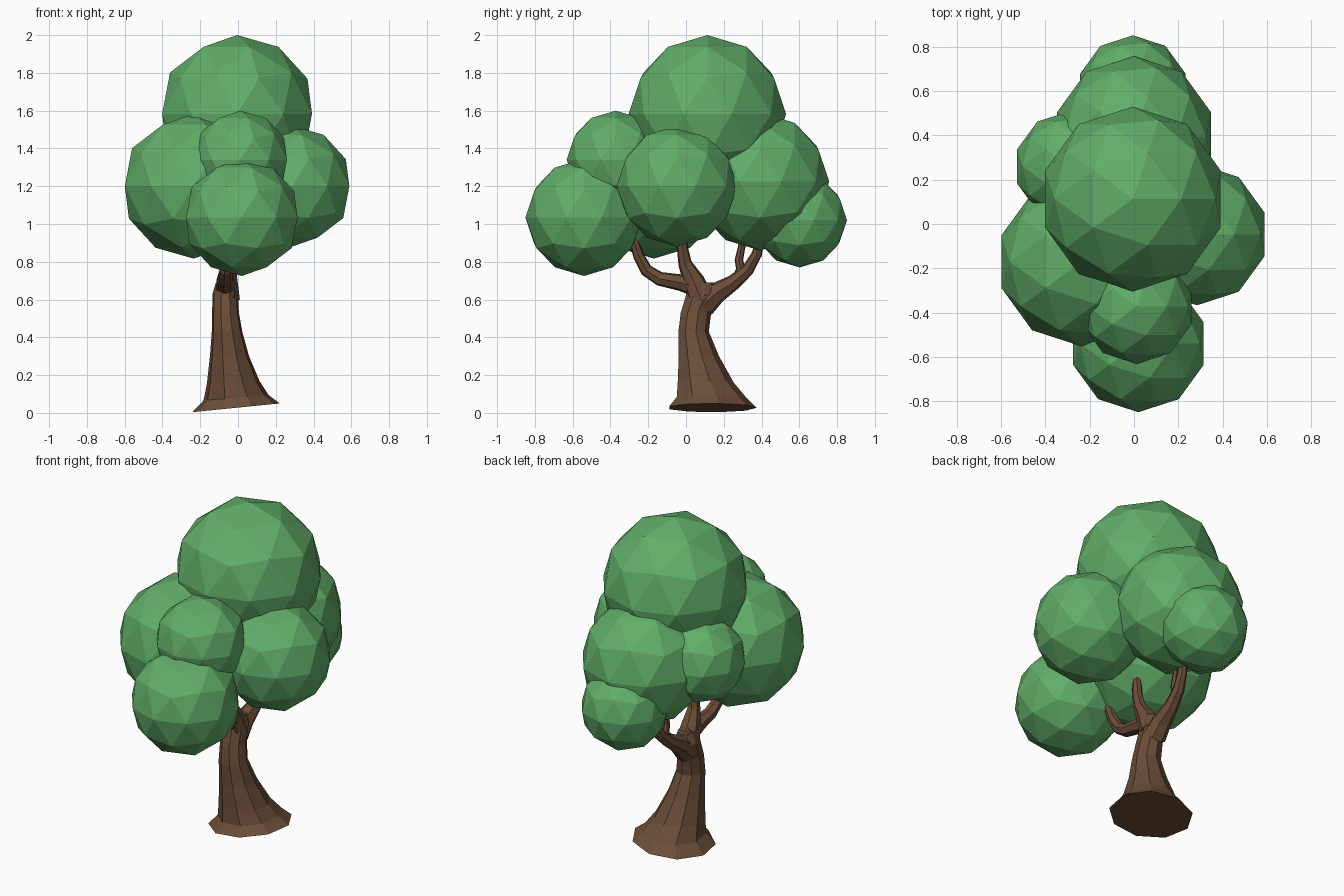
import bpy, bmesh, math
from mathutils import Vector

if "Cube" in bpy.data.objects:
    bpy.data.objects.remove(bpy.data.objects["Cube"])


def material(name, color):
    m = bpy.data.materials.new(name)
    m.diffuse_color = (*color, 1)
    m.use_nodes = True
    m.node_tree.nodes["Principled BSDF"].inputs["Base Color"].default_value = m.diffuse_color
    return m


LEAF = material("leaf_green", (0.12, 0.42, 0.14))
BARK = material("bark_brown", (0.15, 0.075, 0.04))


def mesh_object(name, bm, mat):
    bmesh.ops.recalc_face_normals(bm, faces=bm.faces[:])
    me = bpy.data.meshes.new(name)
    bm.to_mesh(me)
    bm.free()
    me.materials.append(mat)
    ob = bpy.data.objects.new(name, me)
    bpy.context.collection.objects.link(ob)
    return ob


def loft(name, rings):
    """Skin a list of equally sized point rings and cap both ends."""
    bm = bmesh.new()
    loops = [[bm.verts.new(p) for p in ring] for ring in rings]
    n = len(loops[0])
    for a, b in zip(loops, loops[1:]):
        for i in range(n):
            j = (i + 1) % n
            bm.faces.new((a[i], a[j], b[j], b[i]))
    bm.faces.new(loops[0][::-1])
    bm.faces.new(loops[-1])
    return mesh_object(name, bm, BARK)


def branch(name, path, sides=7):
    """Tapered tube; path points are (x, y, z, radius)."""
    pts = [Vector(p[:3]) for p in path]
    rings = []
    for i, p in enumerate(pts):
        t = (pts[min(i + 1, len(pts) - 1)] - pts[max(i - 1, 0)]).normalized()
        u = Vector((1, 0, 0))
        u = (u - t * u.dot(t)).normalized()
        v = t.cross(u)
        angles = [2 * math.pi * k / sides for k in range(sides)]
        rings.append([p + path[i][3] * (u * math.cos(a) + v * math.sin(a)) for a in angles])
    return loft(name, rings)


# Leaf clumps: centre and radius
clumps = {
    "crown_top": (-0.005, 0.113, 1.583, 0.417),
    "crown_left": (-0.235, -0.17, 1.2, 0.383),
    "crown_right": (0.285, -0.047, 1.2, 0.32),
    "crown_front_upper": (0.012, -0.372, 1.34, 0.26),
    "crown_front_lower": (0.02, -0.54, 1.035, 0.31),
    "crown_back_upper": (0.0, 0.393, 1.225, 0.365),
    "crown_back_lower": (-0.005, 0.602, 1.02, 0.25),
    "crown_back_left": (-0.29, 0.26, 1.26, 0.25),
}
for name, (x, y, z, r) in clumps.items():
    bm = bmesh.new()
    bmesh.ops.create_icosphere(bm, subdivisions=2, radius=r)
    bmesh.ops.translate(bm, verts=bm.verts[:], vec=(x, y, z))
    mesh_object(name, bm, LEAF)

# Flared, leaning trunk: x, y, z, radius x, radius y, tilt along x
trunk = [
    (-0.01, 0.135, 0.027, 0.235, 0.238, 0.10),
    (-0.01, 0.13, 0.08, 0.175, 0.19, 0.08),
    (-0.025, 0.10, 0.16, 0.142, 0.153, 0.05),
    (-0.045, 0.065, 0.30, 0.105, 0.11, 0.0),
    (-0.058, 0.038, 0.43, 0.082, 0.083, 0.0),
    (-0.066, 0.050, 0.53, 0.072, 0.083, 0.0),
    (-0.068, 0.085, 0.63, 0.068, 0.088, 0.0),
    (-0.066, 0.085, 0.69, 0.052, 0.06, 0.0),
]
rings = []
for x, y, z, rx, ry, tilt in trunk:
    ring = []
    for k in range(9):
        a = 2 * math.pi * (k + 0.25) / 9
        dx = rx * math.cos(a)
        ring.append((x + dx, y + ry * math.sin(a), z + tilt * dx))
    rings.append(ring)
loft("trunk", rings)

# Branches reaching into the crown
branch("front_branch", [(-0.065, 0.08, 0.66, 0.055), (-0.065, -0.03, 0.69, 0.045),
                        (-0.065, -0.14, 0.71, 0.038), (-0.065, -0.21, 0.755, 0.034),
                        (-0.055, -0.25, 0.83, 0.03), (-0.04, -0.29, 0.95, 0.022)])
branch("middle_branch", [(-0.06, 0.08, 0.60, 0.07), (-0.06, 0.04, 0.70, 0.058),
                         (-0.05, -0.005, 0.79, 0.037), (-0.04, -0.02, 0.88, 0.03),
                         (-0.02, 0.0, 1.05, 0.02)])
branch("back_branch", [(-0.068, 0.09, 0.57, 0.07), (-0.066, 0.16, 0.635, 0.058),
                       (-0.06, 0.25, 0.69, 0.042), (-0.05, 0.325, 0.755, 0.034),
                       (-0.035, 0.375, 0.84, 0.028), (-0.02, 0.40, 0.96, 0.02)])
branch("back_twig", [(-0.06, 0.27, 0.705, 0.03), (-0.06, 0.29, 0.76, 0.026),
                     (-0.06, 0.28, 0.81, 0.023), (-0.06, 0.295, 0.88, 0.02),
                     (-0.06, 0.31, 0.98, 0.016)])
